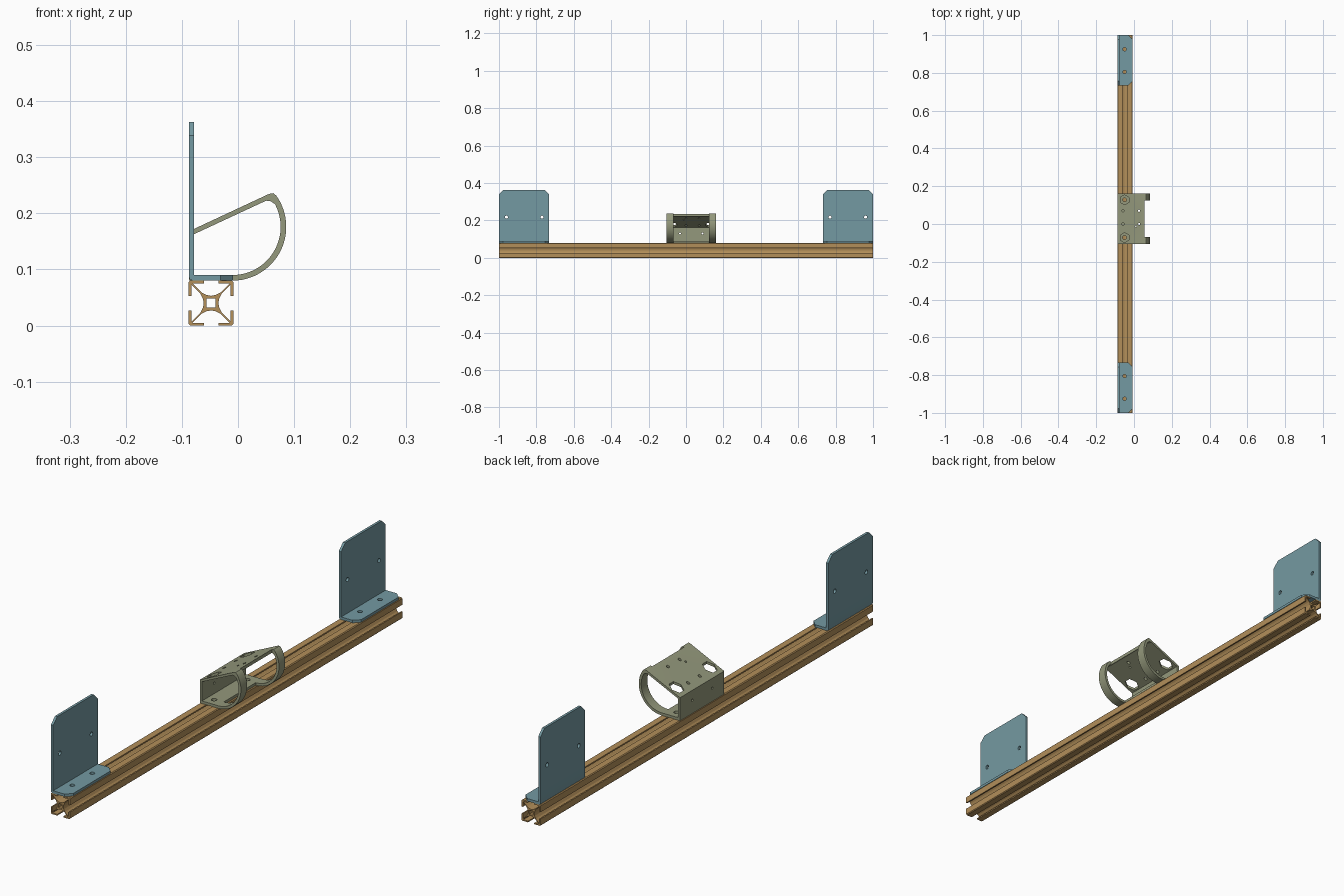
import bpy, bmesh, math
from mathutils import Matrix, Vector

if "Cube" in bpy.data.objects:
    bpy.data.objects.remove(bpy.data.objects["Cube"], do_unlink=True)


def material(name, rgb):
    m = bpy.data.materials.new(name)
    m.use_nodes = True
    m.diffuse_color = (*rgb, 1)
    m.node_tree.nodes["Principled BSDF"].inputs["Base Color"].default_value = (*rgb, 1)
    return m


TAN = material("tan", (0.45, 0.275, 0.102))
BLUE = material("dusty_blue", (0.175, 0.32, 0.36))
OLIVE = material("olive", (0.295, 0.315, 0.2))


def finish(name, bm, mat=None):
    bmesh.ops.remove_doubles(bm, verts=bm.verts, dist=1e-5)
    bmesh.ops.recalc_face_normals(bm, faces=bm.faces)
    mesh = bpy.data.meshes.new(name)
    bm.to_mesh(mesh)
    bm.free()
    ob = bpy.data.objects.new(name, mesh)
    bpy.context.collection.objects.link(ob)
    if mat:
        mesh.materials.append(mat)
    return ob


def prism(bm, pts, y0, y1, open_seams=False):
    """Extrude an x-z outline along y."""
    a = [bm.verts.new((x, y0, z)) for x, z in pts]
    b = [bm.verts.new((x, y1, z)) for x, z in pts]
    bm.faces.new(a)
    bm.faces.new(b)
    for i in range(len(pts)):
        j = (i + 1) % len(pts)
        on_seam = any(abs(pts[i][k]) + abs(pts[j][k]) < 1e-6 for k in (0, 1))
        if not (open_seams and on_seam):
            bm.faces.new((a[i], a[j], b[j], b[i]))


def cut(target, build):
    """Subtract each shape made by the listed builders."""
    for fn in build:
        bm = bmesh.new()
        fn(bm)
        cutter = finish("cutter", bm)
        cutter.hide_render = True
        mod = target.modifiers.new("cut", "BOOLEAN")
        mod.operation = "DIFFERENCE"
        mod.solver = "EXACT"
        mod.object = cutter
        bpy.context.view_layer.objects.active = target
        bpy.ops.object.modifier_apply(modifier=mod.name)
        bpy.data.objects.remove(cutter, do_unlink=True)


def hole(loc, r, depth, axis="Z", sides=16):
    rot = Matrix.Rotation(math.pi / 2, 4, "Y") if axis == "X" else Matrix()
    return lambda bm: bmesh.ops.create_cone(
        bm, cap_ends=True, segments=sides, radius1=r, radius2=r, depth=depth,
        matrix=Matrix.Translation(loc) @ rot)


def box(lo, hi, turn=None):
    lo, hi = Vector(lo), Vector(hi)
    rot = Matrix.Rotation(math.pi / 4, 4, turn) if turn else Matrix()
    return lambda bm: bmesh.ops.create_cube(
        bm, size=1, matrix=Matrix.Translation((lo + hi) / 2) @ rot
        @ Matrix.Diagonal((*(hi - lo), 1)))


def corner(loc, leg, turn):
    """Diamond block that chamfers the corner at loc."""
    h = Vector((leg / math.sqrt(2),) * 3)
    return box(Vector(loc) - h, Vector(loc) + h, turn)


def smooth(ob):
    bpy.ops.object.select_all(action="DESELECT")
    ob.select_set(True)
    bpy.context.view_layer.objects.active = ob
    bpy.ops.object.shade_smooth_by_angle(angle=math.radians(30))


# Slotted rail: one quarter of the section, turned four times
half = [(0.008, 0), (0.013, 0), (0.0145, 0.008), (0.019, 0.017), (0.035, 0.033),
        (0.035, 0.013), (0.04, 0.013), (0.04, 0.037)]
quarter = half + [(v, u) for u, v in reversed(half)] + [(0.008, 0.008)]
bm = bmesh.new()
for k in range(4):
    turned = quarter
    for _ in range(k):
        turned = [(-v, u) for u, v in turned]
    prism(bm, turned, -1, 1, open_seams=True)
bmesh.ops.translate(bm, verts=bm.verts, vec=(-0.048, 0, 0.04))
finish("slotted_rail", bm, TAN)

# Angle brackets at both ends
LEFT, INNER, RIGHT = -0.0875, -0.078, -0.009
BASE, FLOOR, TOP = 0.08, 0.09, 0.363
for name, s in (("front_bracket", -1), ("back_bracket", 1)):
    bm = bmesh.new()
    prism(bm, [(LEFT + 0.007, BASE), (RIGHT, BASE), (RIGHT, FLOOR), (INNER, FLOOR),
               (INNER, TOP), (LEFT, TOP), (LEFT, BASE + 0.007), (LEFT + 0.002, BASE + 0.002)],
          s * 0.732, s)
    bracket = finish(name, bm, BLUE)
    cuts = []
    for y in (0.732, 1):
        cuts += [corner((LEFT, s * y, TOP), 0.024, "X"),
                 corner((RIGHT, s * y, FLOOR), 0.022, "Z")]
    cuts += [hole((-0.05, s * y, FLOOR), 0.009, 0.05) for y in (0.805, 0.925)]
    cuts += [hole((LEFT, s * y, 0.218), 0.008, 0.05, "X") for y in (0.77, 0.96)]
    cut(bracket, cuts)
    smooth(bracket)


# Holder: closed band with a rounded side
def arc(r, end, n=24):
    for i in range(n + 1):
        t = math.radians(-90 + (end + 90) * i / n)
        yield (-0.01 + r * math.cos(t), 0.176 + r * math.sin(t))


outer = [(LEFT, BASE), *arc(0.096, 35), (0.063, 0.236), (0.055, 0.2345), (LEFT, 0.168)]
inner = [(INNER, FLOOR), *arc(0.086, 28), (0.058, 0.2215), (0.05, 0.2225), (INNER, 0.163)]
Y0, Y1 = -0.105, 0.161
MID = (Y0 + Y1) / 2
bm = bmesh.new()
rings = [[bm.verts.new((x, y, z)) for x, z in loop]
         for loop, y in ((outer, Y0), (outer, Y1), (inner, Y1), (inner, Y0))]
for a, b in zip(rings, rings[1:] + rings[:1]):
    for i in range(len(a)):
        j = (i + 1) % len(a)
        bm.faces.new((a[i], a[j], b[j], b[i]))
holder = finish("sensor_holder", bm, OLIVE)

# Side window, tool access openings and screw holes
w = 0.096
cuts = [box((0.056, MID - w, 0.05), (0.12, MID + w, 0.3)),
        box((-0.012, MID - w, 0.05), (0.12, MID + w, 0.15))]
for s in (-1, 1):
    y = MID + s * 0.1
    cuts += [hole((-0.05, y, 0.2), 0.026, 0.12, sides=6),
             hole((-0.05, y, FLOOR), 0.01, 0.06),
             hole((LEFT, MID + s * 0.06, 0.13), 0.005, 0.05, "X")]
    cuts += [hole((x, MID + 0.007 + s * 0.035, 0.2), 0.006, 0.12) for x in (-0.058, 0.027)]
cuts.append(hole((0.01, -0.012, 0.2), 0.004, 0.12))
cut(holder, cuts)
smooth(holder)
